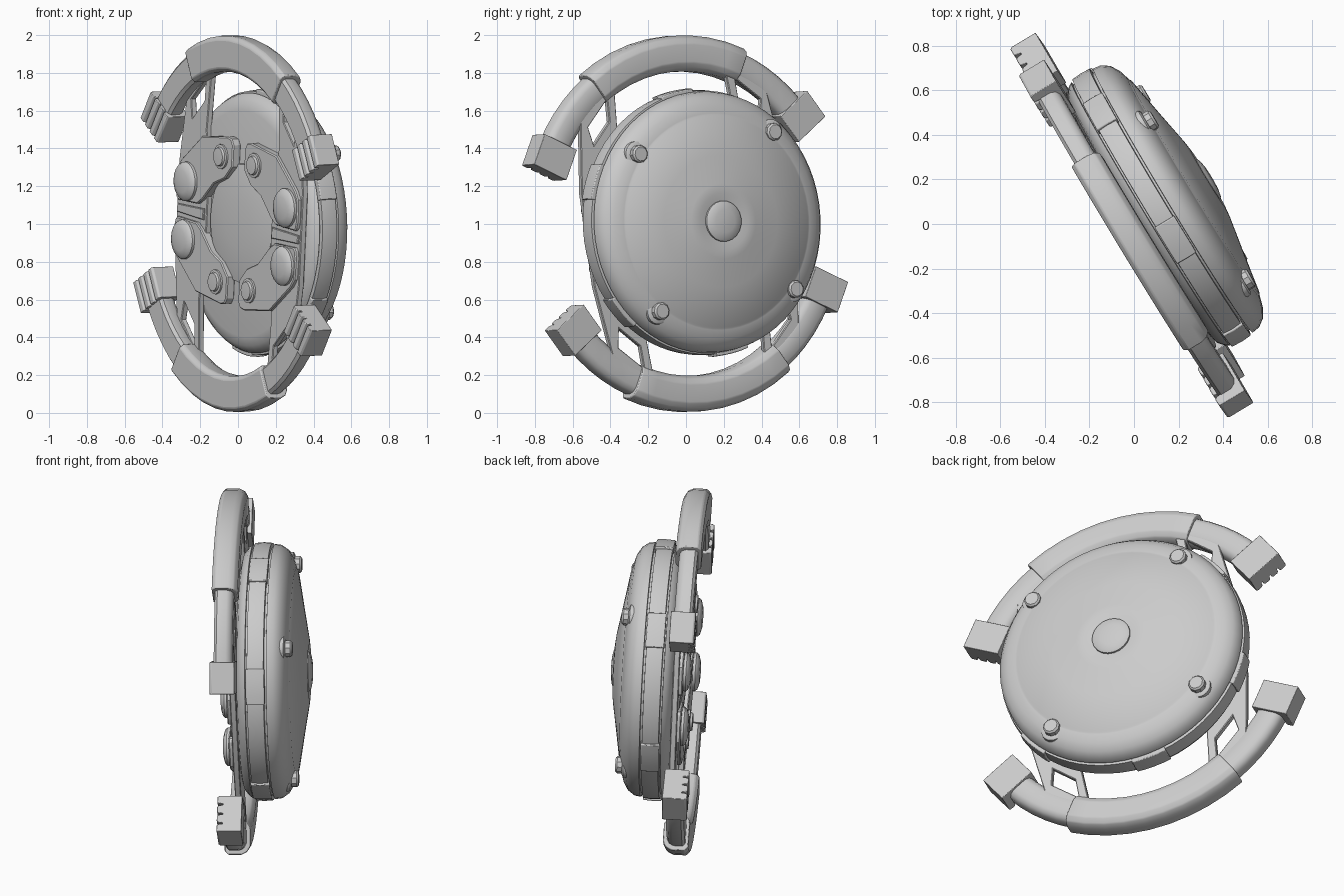
import bpy, bmesh
from math import sin, cos, pi, radians
from mathutils import Matrix, Vector

if "Cube" in bpy.data.objects:
    bpy.data.objects.remove(bpy.data.objects["Cube"])

# Local frame: x,y in the disc plane, z along the disc axis (towards the dome)
BASIS = Matrix(((-0.517, 0, 0.856, 0), (0.856, 0, 0.517, 0), (0, 1, 0, 1.003), (0, 0, 0, 1)))
M = (BASIS @ Matrix.Translation((0, 0, 0.02)) @ Matrix.Rotation(-0.033, 4, 'X')
     @ Matrix.Rotation(radians(8), 4, 'Z'))


def finish(name, bm, angle=35, bevel=0):
    bmesh.ops.remove_doubles(bm, verts=bm.verts, dist=1e-5)
    bmesh.ops.recalc_face_normals(bm, faces=bm.faces)
    me = bpy.data.meshes.new(name)
    bm.to_mesh(me)
    bm.free()
    ob = bpy.data.objects.new(name, me)
    bpy.context.collection.objects.link(ob)
    ob.matrix_world = M
    if bevel:
        mod = ob.modifiers.new("bevel", 'BEVEL')
        mod.width, mod.segments = bevel, 2
    bpy.ops.object.select_all(action='DESELECT')
    ob.select_set(True)
    bpy.context.view_layer.objects.active = ob
    bpy.ops.object.shade_smooth_by_angle(angle=radians(angle))
    return ob


def lathe(name, profile, pos=(0, 0), seg=48, angle=35):
    """Revolve (radius, z) points about the local z axis."""
    bm = bmesh.new()
    vs = [bm.verts.new((pos[0] + r, pos[1], z)) for r, z in profile]
    es = [bm.edges.new(p) for p in zip(vs, vs[1:])]
    bmesh.ops.spin(bm, geom=vs + es, cent=(pos[0], pos[1], 0), axis=(0, 0, 1),
                   angle=2 * pi, steps=seg)
    return finish(name, bm, angle)


def sweep(name, section, a0, a1, steps, angle=35, bevel=0):
    """Sweep a closed (radius, z) section around an arc, capped."""
    bm = bmesh.new()
    rings = []
    for i in range(steps + 1):
        a = radians(a0 + (a1 - a0) * i / steps)
        rings.append([bm.verts.new((r * cos(a), r * sin(a), z)) for r, z in section])
    n = len(section)
    for A, B in zip(rings, rings[1:]):
        for j in range(n):
            bm.faces.new((A[j], A[(j + 1) % n], B[(j + 1) % n], B[j]))
    bm.faces.new(rings[0])
    bm.faces.new(rings[-1])
    return finish(name, bm, angle, bevel)


def plate(name, loops, z0, z1, bevel=0.004):
    """Flat plate with optional holes, from filled 2D outlines."""
    cu = bpy.data.curves.new(name, 'CURVE')
    cu.dimensions, cu.fill_mode = '2D', 'BOTH'
    cu.extrude = (z1 - z0) / 2 - bevel
    cu.bevel_depth, cu.bevel_resolution, cu.offset = bevel, 0, -bevel
    for pts in loops:
        sp = cu.splines.new('POLY')
        sp.points.add(len(pts) - 1)
        for p, (x, y) in zip(sp.points, pts):
            p.co = (x, y, 0, 1)
        sp.use_cyclic_u = True
    tmp = bpy.data.objects.new(name + "_tmp", cu)
    bpy.context.collection.objects.link(tmp)
    bpy.context.view_layer.update()
    me = bpy.data.meshes.new_from_object(tmp.evaluated_get(bpy.context.evaluated_depsgraph_get()))
    bpy.data.objects.remove(tmp)
    bm = bmesh.new()
    bm.from_mesh(me)
    bmesh.ops.translate(bm, verts=bm.verts, vec=(0, 0, (z0 + z1) / 2))
    return finish(name, bm, 30)


# Disc body: front shell, grooved rim band and conical back
lathe("disc_body", [(0, 0.012), (0.60, 0.012), (0.65, 0.025), (0.68, 0.05), (0.69, 0.068),
                    (0.675, 0.07), (0.675, 0.078), (0.699, 0.08), (0.703, 0.125), (0.699, 0.17),
                    (0.675, 0.172), (0.675, 0.182), (0.693, 0.184), (0.688, 0.22), (0.663, 0.255),
                    (0.622, 0.28), (0.575, 0.294), (0.567, 0.295), (0.56, 0.301), (0.35, 0.337),
                    (0.2, 0.364), (0.15, 0.37), (0.11, 0.36), (0, 0.36)], seg=64)
lathe("back_boss", [(0.11, 0.35), (0.108, 0.37), (0.095, 0.378), (0.06, 0.385), (0, 0.388)], seg=20)
lathe("front_hub", [(0.32, 0.02), (0.315, 0.0), (0.25, -0.012), (0.13, -0.022), (0, -0.025)], seg=32)

# Raised pads on the rim
for a in (35, 95, 154, 215, 275, 334):
    sweep("rim_pad", [(0.66, 0.074), (0.711, 0.074), (0.714, 0.125), (0.711, 0.176), (0.66, 0.176)],
          a - 8, a + 8, 4, bevel=0.005)

# Back screws with low round seats
for k in range(4):
    a = radians(45 + 90 * k)
    p = (0.595 * cos(a), 0.595 * sin(a))
    lathe("screw_seat", [(0.07, 0.24), (0.068, 0.275), (0.055, 0.283), (0, 0.283)], p, 20)
    lathe("back_screw", [(0.047, 0.25), (0.047, 0.31), (0.038, 0.32), (0, 0.32)], p, 10)

# Side plates that carry the handles, with a window at each end
half = [(0.34, 0.86), (0.57, 0.72), (0.60, 0.5), (0.635, 0.25)]
inner = [(0.33, 0.22), (0.37, 0.45)]
hole = [(0.54, 0.59), (0.40, 0.72), (0.405, 0.6), (0.52, 0.49)]
for s in (1, -1):
    outline = half + [(x, -y) for x, y in half[::-1] + inner[::-1]] + inner
    loops = [outline, hole, [(x, -y) for x, y in hole]]
    plate("side_plate", [[(s * x, y) for x, y in l] for l in loops], -0.015, 0.018)
    plate("side_bar", [[(s * x, y) for x, y in
                        ((0.35, -0.03), (0.62, -0.022), (0.62, 0.022), (0.35, 0.03))]], -0.025, 0.005)

# Four button brackets with a large and a small button
bracket = [(0.615, 0.06), (0.625, 0.10), (0.62, 0.214), (0.585, 0.26), (0.38, 0.415), (0.123, 0.447),
           (0.08, 0.44), (0.06, 0.41), (0.06, 0.294), (0.13, 0.224), (0.24, 0.18), (0.35, 0.08),
           (0.40, 0.05), (0.60, 0.045)]
for sx in (1, -1):
    for sy in (1, -1):
        plate("button_bracket", [[(sx * x, sy * y) for x, y in bracket]], -0.036, 0.015, 0.006)
        lathe("large_button", [(0.105, -0.03), (0.105, -0.05), (0.095, -0.062),
                               (0.06, -0.072), (0, -0.076)], (sx * 0.51, sy * 0.155), 20)
        lathe("small_button", [(0.066, -0.03), (0.066, -0.046), (0.052, -0.048), (0.048, -0.06),
                               (0, -0.063)], (sx * 0.17, sy * 0.335), 14)

# Handles: thick middle grip, thinner arms and ridged end blocks
grip = [(-.095, -.05), (-.075, -.07), (.075, -.07), (.095, -.05),
        (.095, .02), (.08, .052), (.05, .07), (-.05, .07), (-.08, .052), (-.095, .02)]
arm = [(0.895 + r * 0.82, -0.03 + z * 0.72) for r, z in grip]
grip = [(0.902 + r, z - 0.028) for r, z in grip]
# Block section: plain back, four ridges on the front (radius, z)
block = [(1.01, 0.035), (0.795, 0.035)]
for i in range(4):
    r = 0.795 + i * 0.0567
    block += [(r, -0.09), (r + 0.007, -0.1), (r + 0.038, -0.1), (r + 0.045, -0.09)]
    if i < 3:
        block += [(r + 0.047, -0.068), (r + 0.0547, -0.068)]
for base in (0, 180):
    sweep("handle_grip", grip, base + 60, base + 120, 9, bevel=0.006)
    for s in (1, -1):
        mid = base + 90
        sweep("handle_arm", arm, mid + s * 29, mid + s * 56, 5)
        # Straight extrusion of the ridged section, along the tangent
        rot = Matrix.Rotation(radians(mid + s * 59), 4, 'Z')
        bm = bmesh.new()
        face = bm.faces.new([bm.verts.new(rot @ Vector((r, -s * 0.085, z))) for r, z in block])
        ext = bmesh.ops.extrude_face_region(bm, geom=[face], use_keep_orig=True)
        moved = [g for g in ext["geom"] if isinstance(g, bmesh.types.BMVert)]
        bmesh.ops.translate(bm, verts=moved, vec=rot @ Vector((0, s * 0.175, 0)))
        finish("end_block", bm, 30, 0.003)
